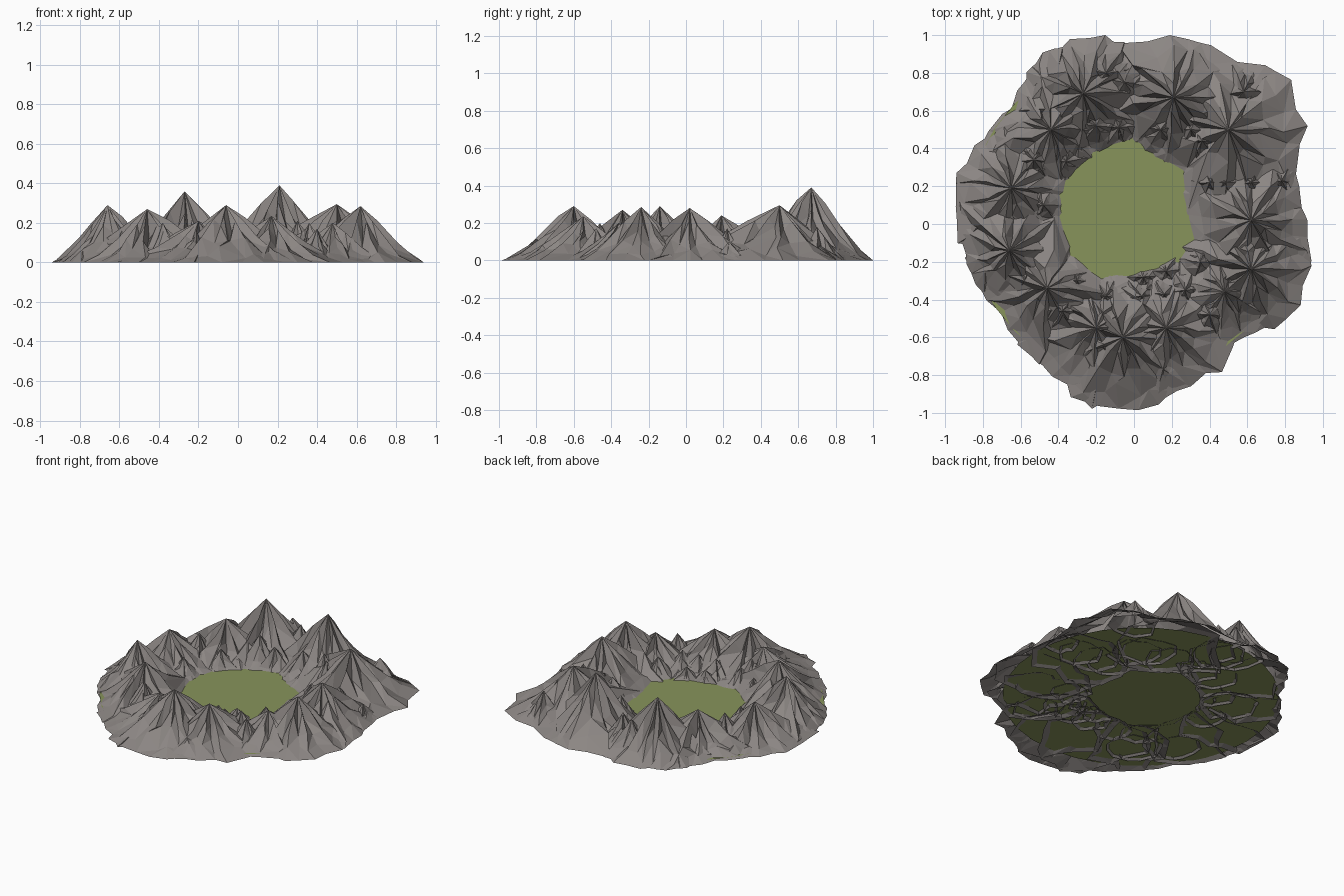
import bpy, bmesh, math, random
from mathutils import Vector

if "Cube" in bpy.data.objects:
    bpy.data.objects.remove(bpy.data.objects["Cube"])

random.seed(11)


def material(name, rgb):
    m = bpy.data.materials.new(name)
    m.diffuse_color = (*rgb, 1)
    m.use_nodes = True
    m.node_tree.nodes["Principled BSDF"].inputs["Base Color"].default_value = m.diffuse_color
    return m


ROCK = material("warm grey rock", (0.26, 0.238, 0.228))
GRASS = material("meadow green", (0.245, 0.295, 0.105))

# Outer foot of the range (every 15 degrees) and inner meadow edge (every 30)
OUTER = [.92, .87, 1.03, 1.13, 1.01, 1.02, .97, 1.02, 1.02, .89, .92, .97,
         .93, .90, .86, .87, .90, .98, 1.0, .91, .89, .83, .98, .96]
INNER = [.27, .34, .30, .35, .31, .33, .33, .35, .37, .34, .35, .36]
MEADOW = Vector((-0.05, 0.08))


def polar(table, v):
    """Radius of a closed polar outline in the direction of v."""
    a = math.atan2(v.y, v.x) % math.tau / math.tau * len(table)
    i = int(a)
    f = a - i
    return table[i % len(table)] * (1 - f) + table[(i + 1) % len(table)] * f


def reach(p, angle, limit):
    """How far a slope runs before it meets the foot or the meadow."""
    d = Vector((math.cos(angle), math.sin(angle)))
    s = 0.04
    while s < limit:
        q = p + d * s
        m = q - MEADOW
        if q.length > polar(OUTER, q) or m.length < polar(INNER, m):
            break
        s += 0.01
    return s


def finish(name, bm, mat):
    me = bpy.data.meshes.new(name)
    bm.to_mesh(me)
    bm.free()
    me.materials.append(mat)
    ob = bpy.data.objects.new(name, me)
    bpy.context.collection.objects.link(ob)
    return ob


def mountain(name, x, y, h, limit, spokes, rings):
    """Open faceted cone with irregular ridges and gullies."""
    bm = bmesh.new()
    p = Vector((x, y))
    top = bm.verts.new((x, y, h))
    loops = [[] for _ in rings]
    for k in range(spokes):
        a = (k + random.uniform(-.35, .35)) * math.tau / spokes
        ridge = k % 2 == 0
        r = reach(p, a, limit * random.uniform(.8, 1.05))
        r *= random.uniform(.99, 1.05) if ridge else random.uniform(.92, 1.0)
        crest = random.uniform(.95, 1.15) if ridge else random.uniform(.65, .9)
        for loop, t in zip(loops, rings):
            foot = t == 1
            tt = 1 if foot else t * random.uniform(.85, 1.15)
            b = a + (0 if foot else random.uniform(-.1, .1))
            z = 0 if foot else min(h * (1 - .8 * tt), h * (1 - tt) ** 1.35 * crest)
            vx = x + math.cos(b) * r * tt
            vy = y + math.sin(b) * r * tt
            loop.append(bm.verts.new((max(-.945, min(.94, vx)),
                                      max(-1, min(1, vy)), z)))
    for k in range(spokes):
        n = (k + 1) % spokes
        bm.faces.new((top, loops[0][k], loops[0][n]))
        for u, v in zip(loops, loops[1:]):
            if random.random() < .5:
                bm.faces.new((u[k], v[k], v[n]))
                bm.faces.new((u[k], v[n], u[n]))
            else:
                bm.faces.new((u[k], v[k], u[n]))
                bm.faces.new((u[n], v[k], v[n]))
    finish(name, bm, ROCK)


# Main peaks: x, y, height, widest slope
PEAKS = [(.21, .67, .39, .40), (-.27, .69, .36, .38), (.50, .50, .295, .62),
         (.62, .02, .28, .42), (.62, -.24, .285, .40), (.48, -.36, .20, .32),
         (.17, -.55, .235, .42), (-.06, -.60, .29, .44), (-.20, -.55, .21, .42),
         (-.46, -.34, .27, .46), (-.66, -.14, .29, .38), (-.65, .19, .24, .38),
         (-.44, .50, .25, .42)]
for i, (x, y, h, r) in enumerate(PEAKS):
    mountain(f"peak_{i + 1}", x, y, h, r, 22, (.25, .5, .76, 1))

# Small crags among the slopes: x, y, height
CRAGS = [(-.15, .80, .22), (-.05, .75, .22), (-.20, .52, .20), (-.08, .51, .15),
         (.14, .50, .19), (.30, .50, .21), (.58, .70, .18), (.36, .44, .20),
         (-.53, .34, .19), (-.36, .33, .13), (.40, .22, .14), (.48, .22, .16),
         (.62, .22, .17), (.78, .23, .10), (.05, -.28, .09), (.17, -.25, .09),
         (.04, -.38, .13), (.16, -.37, .13), (.27, -.35, .14), (.35, -.20, .13),
         (-.15, -.38, .12), (-.30, -.30, .12), (-.38, -.46, .20), (.40, -.48, .17),
         (-.58, -.30, .18), (-.48, .10, .13)]
for i, (x, y, h) in enumerate(CRAGS):
    mountain(f"crag_{i + 1}", x, y, h, .06 + h * .55, 12, (.3, .65, 1))

# Flat meadow disc under the whole range
bm = bmesh.new()
bmesh.ops.create_circle(bm, cap_ends=True, segments=32, radius=.855)
bmesh.ops.translate(bm, verts=bm.verts, vec=(-.025, .035, .012))
meadow = finish("meadow", bm, GRASS)
